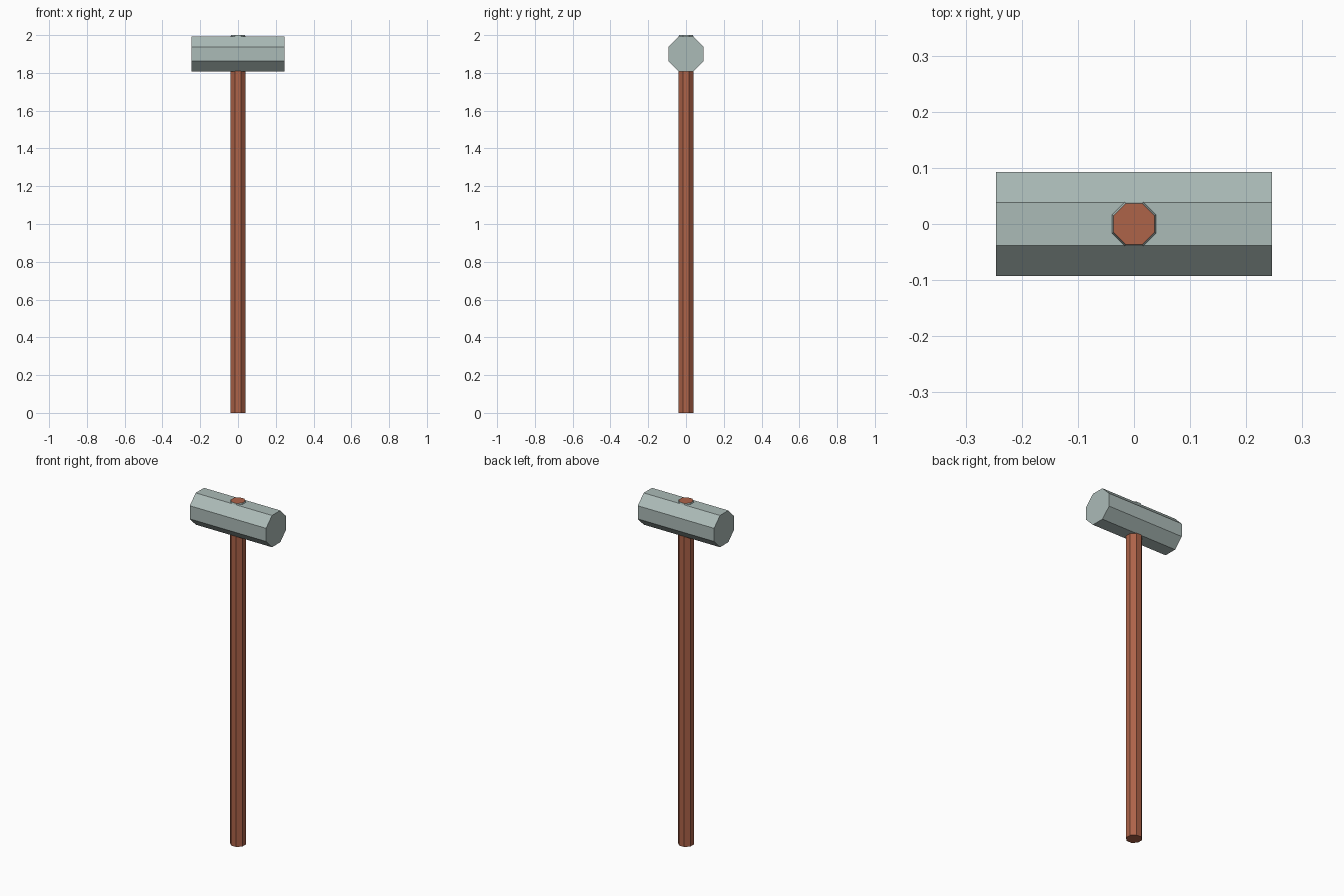
import bpy, bmesh, math
from mathutils import Matrix

if "Cube" in bpy.data.objects:
    bpy.data.objects.remove(bpy.data.objects["Cube"])


def material(name, color):
    m = bpy.data.materials.new(name)
    m.diffuse_color = (*color, 1)
    m.use_nodes = True
    m.node_tree.nodes["Principled BSDF"].inputs["Base Color"].default_value = m.diffuse_color
    return m


WOOD = material("reddish wood", (0.42, 0.125, 0.066))
STEEL = material("grey steel", (0.41, 0.495, 0.475))


def octagon_prism(name, flat1, flat2, depth, matrix, mats):
    """Eight-sided prism, flats facing the axes; flat1/flat2 = centre-to-flat at bottom/top."""
    k = 1 / math.cos(math.pi / 8)
    bm = bmesh.new()
    bmesh.ops.create_cone(bm, cap_ends=True, segments=8, radius1=flat1 * k,
                          radius2=flat2 * k, depth=depth,
                          matrix=matrix @ Matrix.Rotation(math.pi / 8, 4, 'Z'))
    bmesh.ops.recalc_face_normals(bm, faces=bm.faces)
    mesh = bpy.data.meshes.new(name)
    bm.to_mesh(mesh)
    bm.free()
    for m in mats:
        mesh.materials.append(m)
    obj = bpy.data.objects.new(name, mesh)
    bpy.context.collection.objects.link(obj)
    return obj


# Long wooden handle, running up into the head
octagon_prism("handle", 0.04, 0.04, 1.98, Matrix.Translation((0, 0, 0.99)), [WOOD])

# Steel head lying along x
octagon_prism("head", 0.0925, 0.0925, 0.492,
              Matrix.Translation((0, 0, 1.9)) @ Matrix.Rotation(math.pi / 2, 4, 'Y'), [STEEL])

# Tapered steel collar on top, with the wooden handle end showing
collar = octagon_prism("top_collar", 0.042, 0.0365, 0.016,
                       Matrix.Translation((0, 0, 1.992)), [STEEL, WOOD])
for p in collar.data.polygons:
    p.material_index = 1 if p.normal.z > 0.9 else 0
